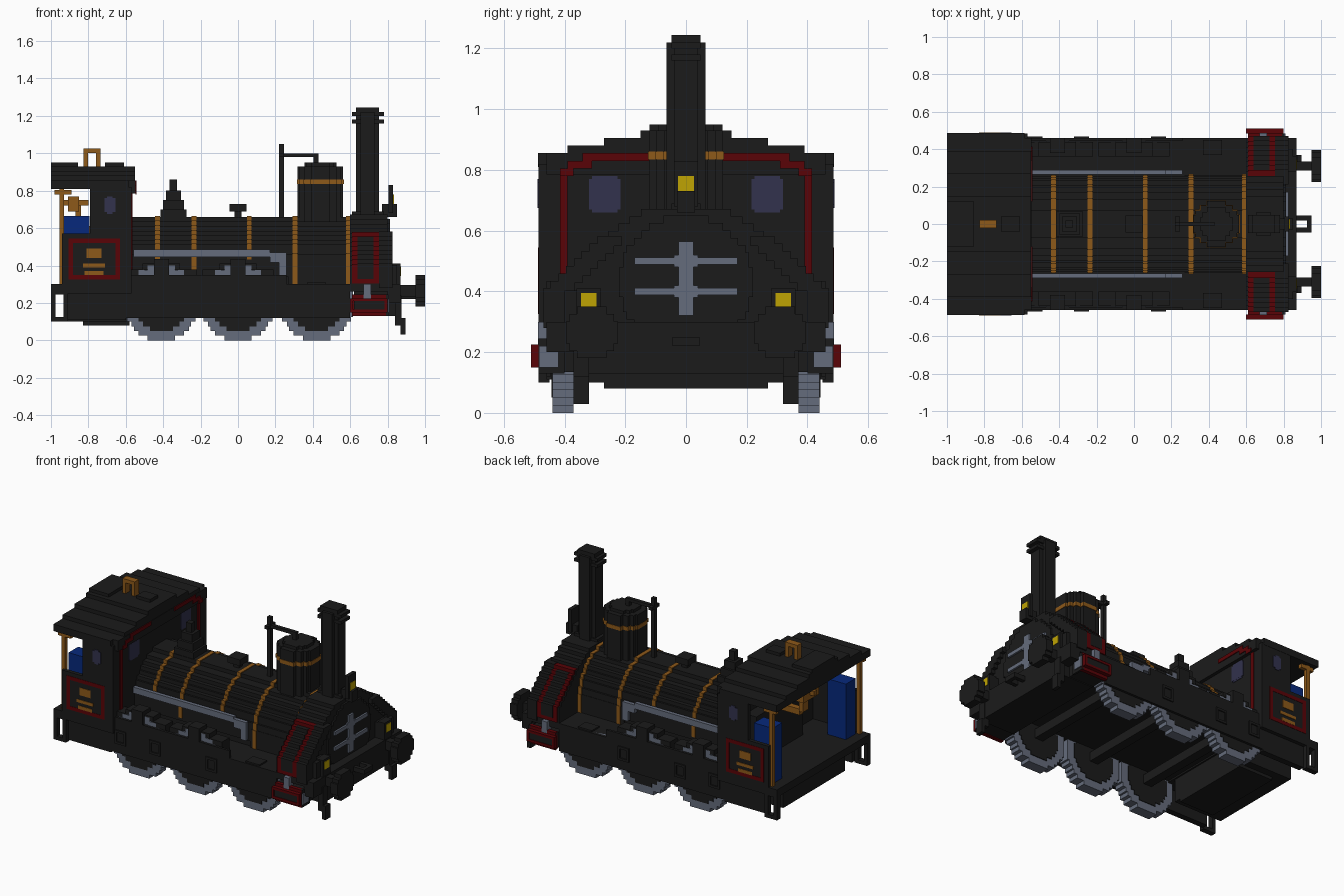
import bpy
import bmesh
import math
from mathutils import Matrix, Vector

if "Cube" in bpy.data.objects:
    bpy.data.objects.remove(bpy.data.objects["Cube"], do_unlink=True)

STEP = 2.45      # stair size of the blocky curves, in hundredths
SCALE = 0.01     # all sizes below are in hundredths of a unit


def material(name, red, green, blue):
    mat = bpy.data.materials.new(name)
    mat.use_nodes = True
    colour = (red, green, blue, 1)
    mat.diffuse_color = colour
    mat.node_tree.nodes["Principled BSDF"].inputs["Base Color"].default_value = colour
    return mat


black = material("black_iron", .011, .011, .011)
crimson = material("dark_red", .1, .001, .002)
brass = material("brass", .27, .1, .01)
steel = material("steel", .13, .15, .2)
blue = material("blue", .002, .022, .2)
yellow = material("lamp_yellow", .52, .37, .001)
glass = material("window_glass", .032, .032, .075)


class Part:
    """A named object made of axis-aligned blocks."""
    made = []

    def __init__(self, name, mat):
        self.name, self.mat, self.bm = name, mat, bmesh.new()
        Part.made.append(self)

    def block(self, x, y, z, mirror=False):
        spans = (x, y, z)
        middle = Vector([(a + b) / 2 for a, b in spans]) * SCALE
        size = Vector([abs(b - a) for a, b in spans]) * SCALE
        matrix = Matrix.Translation(middle) @ Matrix.Diagonal(size).to_4x4()
        bmesh.ops.create_cube(self.bm, size=1, matrix=matrix)
        if mirror:
            self.block(x, (-y[1], -y[0]), z)
        return self

    def disc(self, axis, centre, radius, span, grow=0, mirror=False, floor=-99, ceiling=99):
        """Stair-stepped cylinder along an axis, built from rows between floor and ceiling."""
        rows = round(2 * radius / STEP)
        height = 2 * radius / rows
        across, up = centre
        for i in range(rows):
            low = -radius + i * height
            mid = low + height / 2
            if not floor < up + mid < ceiling:
                continue
            half = math.sqrt(radius ** 2 - mid ** 2)
            half = max(1, round(half / STEP * 2)) * STEP / 2 + grow
            wide = (across - half, across + half)
            tall = (up + low - grow, up + low + height + grow)
            if axis == "x":
                self.block(span, wide, tall, mirror)
            elif axis == "y":
                self.block(wide, span, tall, mirror)
            else:
                self.block(wide, tall, span, mirror)
        return self

    def ring(self, x, y, z, edge, mirror=False):
        """Rectangular frame facing sideways."""
        for side in ((x[0], x[0] + edge), (x[1] - edge, x[1])):
            self.block(side, y, z, mirror)
        for level in ((z[0], z[0] + edge), (z[1] - edge, z[1])):
            self.block((x[0] + edge, x[1] - edge), y, level, mirror)
        return self

    def finish(self):
        mesh = bpy.data.meshes.new(self.name)
        self.bm.to_mesh(mesh)
        self.bm.free()
        mesh.materials.append(self.mat)
        bpy.context.collection.objects.link(bpy.data.objects.new(self.name, mesh))


# Chassis: deck, side frames, front beam and rear footplate
chassis = Part("chassis", black)
chassis.block(x=(-60, 87), y=(-46, 46), z=(26, 30))
chassis.block(x=(-60, 60), y=(44.4, 46), z=(12, 30), mirror=True)
chassis.block(x=(-57, 26), y=(44.4, 46), z=(28, 35), mirror=True)
chassis.block(x=(80, 87), y=(-46, 46), z=(20, 30))
chassis.block(x=(62, 87), y=(-36, 36), z=(13, 26))
chassis.block(x=(-100, -57), y=(-48.5, 48.5), z=(25, 30))
chassis.block(x=(-91, -60), y=(42, 46), z=(11, 26), mirror=True)
chassis.block(x=(-93, -58), y=(-32, 32), z=(10, 26))
chassis.block(x=(-83, -58), y=(-27, 27), z=(8, 12))
brackets = Part("rear_brackets", black)
brackets.ring(x=(-100, -91), y=(45, 48.5), z=(10, 27), edge=2.4, mirror=True)
hatches = Part("frame_openings", black)
for x in (-53, -28, 13):
    hatches.ring(x=(x - 4, x + 4), y=(46, 46.8), z=(18, 27), edge=1.5, mirror=True)

# Wheels with axles, splashers and springs; the leading pair stays under the deck
tyres = Part("wheel_tyres", steel)
hubs = Part("wheel_centres", black)
axles = Part("axles", black)
splashers = Part("splashers_and_springs", black)
for x, ceiling in ((-41, 99), (0, 99), (42, 29)):
    tyres.disc("y", (x, 20), 20, (37, 44), mirror=True, ceiling=ceiling)
    hubs.disc("y", (x, 20), 15, (36.5, 44.3), mirror=True, ceiling=ceiling)
    axles.block(x=(x - 3, x + 3), y=(-37, 37), z=(17, 23))
    if ceiling > 30:
        splashers.block(x=(x - 10, x + 10), y=(36, 43.9), z=(38, 41), mirror=True)
        splashers.block(x=(x - 4, x + 4), y=(38, 46), z=(35, 43.5), mirror=True)
        for side in (x - 14, x + 14):
            splashers.block((side - 5, side + 5), (36, 43.9), (30, 38), mirror=True)
    else:
        splashers.block(x=(x - 5, x + 5), y=(37, 45), z=(29, 31), mirror=True)

# Boiler with brass bands and side pipes
boiler = Part("boiler", black)
boiler.disc("x", (0, 40), 26, (-60, 62), floor=28)
boiler.block(x=(27, 62), y=(-26, 26), z=(28, 42))
bands = Part("boiler_bands", brass)
for x, floor in ((-43, 44), (-23.5, 37), (6, 44), (30.5, 40), (59, 40)):
    bands.disc("x", (0, 40), 26, (x - 1.3, x + 1.3), grow=.5, floor=floor)
    if x > 20:
        bands.block((x - 1.3, x + 1.3), (25, 26.6), (30, 42), mirror=True)
rails = Part("side_pipes", steel)
rails.block(x=(-56, 17), y=(26.5, 29), z=(44.5, 48.5), mirror=True)
rails.block(x=(17, 26), y=(26.5, 29), z=(41.5, 47), mirror=True)
rails.block(x=(22, 26), y=(26.5, 29), z=(35, 42), mirror=True)

# Smokebox: stepped saddle flaring outwards, raised front rim, red edged flanks
smokebox = Part("smokebox", black)
flank_trim = Part("smokebox_trim", crimson)
level = 28
while level < 67:
    top = level + STEP
    half = 46 - max(0, level - 38) * 1.05
    if level > 58:
        half = 25 - (level - 58) * 1.5
    smokebox.block((60, 80), (-half, half), (level, top))
    if top < 41:
        smokebox.block((80, 85), (28, 40), (level, top), mirror=True)
    if level < 57:
        smokebox.block((75.5, 82.6), (half - 7, half + 1), (level, top + .8), mirror=True)
    if 29 < level < 57:
        flank_trim.block((61, 75.5), (half - 4, half + .8), (level, top + .5), mirror=True)
        if 31 < level < 54:
            smokebox.block((64, 72.5), (half - 4, half + 1), (level, top + .7), mirror=True)
    level = top
Part("smokebox_door", black).disc("x", (0, 43), 22, (79, 81.3))
door_bars = Part("door_bars", steel)
door_bars.block(x=(81, 82.5), y=(-2.5, 2.5), z=(32, 56.5))
for z in (40, 50):
    door_bars.block(x=(81, 82.5), y=(-17, 17), z=(z - 1.2, z + 1.2))
    door_bars.block(x=(81, 82.4), y=(-4, 4), z=(z - 2, z + 2))

# Cylinders
cylinders = Part("cylinders", black)
cylinders.block(x=(61, 79.5), y=(36, 48), z=(13.5, 24), mirror=True)
cylinders.block(x=(62, 79), y=(40, 50.5), z=(15.5, 22), mirror=True)
cylinders.block(x=(79, 80.4), y=(40, 48.5), z=(13, 24.5), mirror=True)
cylinder_trim = Part("cylinder_trim", crimson)
cylinder_trim.ring(x=(61, 80), y=(46, 48.5), z=(13, 24.5), edge=3.2, mirror=True)
cylinder_trim.ring(x=(60, 80), y=(48.5, 51), z=(15, 22.5), edge=1.6, mirror=True)
cylinder_ends = Part("cylinder_ends", steel)
cylinder_ends.block(x=(70, 81), y=(42, 48.4), z=(15, 22), mirror=True)
cylinder_ends.block(x=(67, 71), y=(44, 48.7), z=(20, 30), mirror=True)

# Chimney, dome with its brass band, and regulator linkage
chimney = Part("chimney", black)
chimney.disc("z", (69.3, 0), 6.5, (64, 122))
chimney.block(x=(63, 75.5), y=(-4.8, 4.8), z=(120, 124.5))
for low, high in ((64, 69), (116, 118), (120, 122)):
    chimney.block(x=(61, 78), y=(-4.8, 4.8), z=(low, high))
dome = Part("steam_dome", black)
dome.disc("z", (44, 0), 12.2, (60, 93)).disc("z", (44, 0), 9, (93, 95))
Part("dome_band", brass).disc("z", (44, 0), 12.2, (83.5, 86), grow=.3)
linkage = Part("dome_linkage", black)
linkage.block(x=(22, 24.5), y=(-1.2, 1.2), z=(64, 105))
linkage.block(x=(24, 43), y=(-1.2, 1.2), z=(98, 100))
linkage.block(x=(40.5, 43), y=(-1.2, 1.2), z=(94, 98))
linkage.block(x=(22, 24.5), y=(-4, 4), z=(98, 100))

# Boiler top fittings
fittings = Part("boiler_fittings", black)
for half, low, high in ((7, 64, 70), (5.5, 70, 75), (4, 75, 80), (2, 80, 86)):
    fittings.block((-34.5 - half, -34.5 + half), (-half, half), (low, high))
fittings.block(x=(-2, 2), y=(-2, 2), z=(64, 70))
fittings.block(x=(-4.5, 4.5), y=(-4.5, 4.5), z=(69, 73))

# Lamps
lamps = Part("lamp_bodies", black)
lamps.block(x=(77, 85), y=(-3, 3), z=(66, 73))
lamps.block(x=(80.5, 83), y=(-4, 4), z=(68, 83))
lamps.block(x=(82, 86.8), y=(28, 36), z=(30, 41), mirror=True)
lenses = Part("lamp_lenses", yellow)
lenses.block(x=(82, 83.4), y=(-2.6, 2.6), z=(73, 78))
lenses.block(x=(86, 87.1), y=(29.5, 34.5), z=(34.5, 39.5), mirror=True)

# Buffers, coupling and guard irons
buffers = Part("buffers", black)
buffers.disc("x", (31, 26.5), 8.5, (95, 100), mirror=True)
buffers.disc("x", (31, 26.5), 3, (86, 96), mirror=True)
coupling = Part("coupling", black)
coupling.block(x=(86, 95), y=(2, 4.5), z=(22, 25), mirror=True)
coupling.block(x=(92.5, 95), y=(-3, 3), z=(22, 25))
guards = Part("guard_irons", black)
guards.block(x=(84, 87.5), y=(32, 37), z=(8, 24), mirror=True)
guards.block(x=(87, 89.5), y=(32, 37), z=(3, 12), mirror=True)

# Cab walls and stepped roof
cab = Part("cab_walls", black)
cab.block(x=(-60, -57), y=(-46.5, 46.5), z=(28, 82))
cab.block(x=(-60, -54.8), y=(-46, 46), z=(78.5, 85.5))
cab.block(x=(-79, -57), y=(46, 48.5), z=(30, 82), mirror=True)
cab.block(x=(-94, -57), y=(46, 48.5), z=(30, 57), mirror=True)
cab.block(x=(-68, -59), y=(-24, 24), z=(30, 60))
roof = Part("cab_roof", black)
roof.block(x=(-100, -58.5), y=(-48.7, 48.7), z=(81, 85.5))
for half, top in ((39, 88), (27, 90.5), (15, 93)):
    roof.block((-100, -55), (-half, half), (top - 3, top))
roof.block(x=(-100, -85.5), y=(-12, 12), z=(92, 95))
roof.block(x=(-71, -61), y=(-4, 4), z=(92, 95))
Part("roof_whistle", brass).ring(x=(-82.5, -73.5), y=(-2.2, 2.2), z=(89, 102.5), edge=2.4)

# Cab windows and red edging
windows = Part("cab_windows", glass)
windows.block(x=(-60.4, -56.6), y=(21.5, 32), z=(67, 77), mirror=True)
windows.block(x=(-60.3, -56.7), y=(22.5, 31), z=(66, 78), mirror=True)
windows.block(x=(-71.5, -65.5), y=(45.6, 48.9), z=(68.5, 76), mirror=True)
windows.block(x=(-70, -67), y=(45.6, 48.9), z=(67.5, 77), mirror=True)
edging = Part("cab_edging", crimson)
edging.block(x=(-57, -56.4), y=(39, 41.5), z=(35, 79), mirror=True)
for y, z in (((37, 41.5), (78, 80.5)), ((31, 39), (80.5, 83)), ((12, 34), (83, 85.5))):
    edging.block((-54.8, -54.3), y, z, mirror=True)
edging.ring(x=(-90.5, -63), y=(48.4, 48.7), z=(32.5, 54.5), edge=2.4, mirror=True)
plates = Part("side_plates", brass)
for half, low, high in ((4, 44, 49), (6, 39, 41), (5, 34.8, 37)):
    plates.block((-77 - half, -77 + half), (48.4, 48.8), (low, high), mirror=True)

# Cab posts, controls and blue side lockers
posts = Part("cab_posts", brass)
posts.block(x=(-95.5, -93), y=(44, 46.5), z=(30, 81), mirror=True)
posts.block(x=(-98, -89), y=(44, 46.5), z=(78, 80.5), mirror=True)
controls = Part("cab_controls", brass)
controls.block(x=(-94, -80), y=(-1.5, 1.5), z=(72, 75))
controls.block(x=(-91, -85), y=(-8, 8), z=(69, 77))
controls.block(x=(-87, -84), y=(-3, 3), z=(60, 72))
controls.block(x=(-84, -64), y=(-2, 2), z=(57, 61))
lockers = Part("cab_lockers", blue)
lockers.block(x=(-93, -79.5), y=(33, 43), z=(30, 66.5), mirror=True)

for part in Part.made:
    part.finish()
